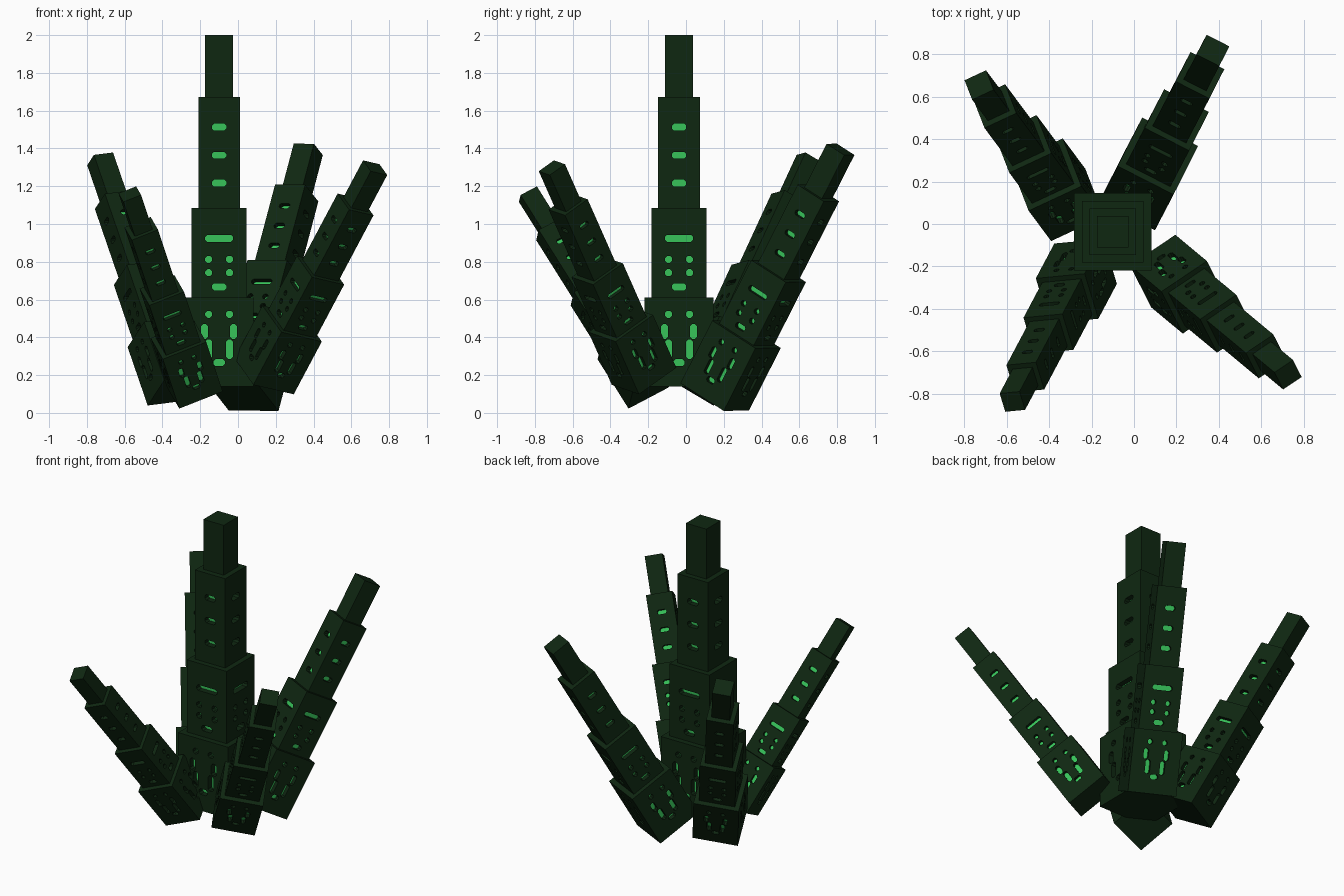
import bpy, bmesh, math
from mathutils import Matrix, Vector

if "Cube" in bpy.data.objects:
    bpy.data.objects.remove(bpy.data.objects["Cube"])

def material(name, rgb):
    m = bpy.data.materials.new(name)
    m.diffuse_color = (*rgb, 1)
    m.use_nodes = True
    m.node_tree.nodes["Principled BSDF"].inputs["Base Color"].default_value = m.diffuse_color
    return m

MATS = [material("dark green stone", (0.0048, 0.0205, 0.0058)),
        material("glowing green window", (0.038, 0.546, 0.102))]

def make_object(name, bm):
    bmesh.ops.recalc_face_normals(bm, faces=bm.faces)
    me = bpy.data.meshes.new(name)
    bm.to_mesh(me)
    bm.free()
    for m in MATS:
        me.materials.append(m)
    ob = bpy.data.objects.new(name, me)
    bpy.context.collection.objects.link(ob)
    return ob

BOTTOM, TOP, DEPTH = 0.14, 2.0, 0.037
# tiers: half width, z from, z to
TIERS = [(0.182, BOTTOM, 0.61), (0.145, 0.61, 1.085),
         (0.110, 1.085, 1.672), (0.074, 1.672, TOP)]

# windows: sideways offset, centre z, width, height, tier (offsets mirrored)
D = 0.037
WINDOWS = [(0, 0.266, 0.06, D, 0), (0.055, 0.337, D, 0.102, 0),
           (0.077, 0.431, D, 0.078, 0), (0.055, 0.522, D, D, 0),
           (0, 0.667, 0.076, D, 1), (0.055, 0.742, D, D, 1),
           (0.055, 0.813, D, D, 1), (0, 0.924, 0.148, D, 1),
           (0, 1.216, 0.076, D, 2), (0, 1.364, 0.076, D, 2),
           (0, 1.513, 0.076, D, 2)]

# stepped tower body, one closed shell
bm = bmesh.new()
rings = []
for h, z0, z1 in TIERS:
    for z in (z0, z1):
        rings.append([bm.verts.new((x * h, y * h, z - BOTTOM))
                      for x, y in ((-1, -1), (1, -1), (1, 1), (-1, 1))])
for a, b in zip(rings, rings[1:]):
    for i in range(4):
        j = (i + 1) % 4
        bm.faces.new((a[i], a[j], b[j], b[i]))
bm.faces.new(rings[0][::-1])
bm.faces.new(rings[-1])
body = make_object("tower_body", bm)

# window cutters with chamfered corners; the inner cap is green
bm = bmesh.new()
def cutter(x, z, w, h, half, rot):
    w, h, c = w / 2, h / 2, 0.011
    pts = [(w, h - c), (w - c, h), (c - w, h), (-w, h - c),
           (-w, c - h), (c - w, -h), (w - c, -h), (w, c - h)]
    outer, inner = [[bm.verts.new(rot @ Vector((x + px, y, z - BOTTOM + pz)))
                     for px, pz in pts] for y in (-half - 0.012, DEPTH - half)]
    bm.faces.new(outer)
    bm.faces.new(inner[::-1]).material_index = 1
    for i in range(8):
        j = (i + 1) % 8
        bm.faces.new((outer[i], inner[i], inner[j], outer[j]))

for side in range(4):
    rot = Matrix.Rotation(side * math.pi / 2, 3, 'Z')
    for x, z, w, h, tier in WINDOWS:
        for sx in ((x, -x) if x else (0,)):
            cutter(sx, z, w, h, TIERS[tier][0], rot)
cut = make_object("window_cutter", bm)
cut.hide_render = True

mod = body.modifiers.new("windows", 'BOOLEAN')
mod.operation, mod.solver, mod.object = 'DIFFERENCE', 'EXACT', cut
bpy.context.view_layer.update()
dg = bpy.context.evaluated_depsgraph_get()
tower = bpy.data.meshes.new_from_object(body.evaluated_get(dg))
tower.name = "tower"
bpy.data.objects.remove(body)
bpy.data.objects.remove(cut)

# each tower: base centre, tip centre, heading of its sideways axis in plan
def place(name, base, tip, heading):
    base, tip = Vector(base), Vector(tip)
    up = tip - base
    s = up.length / (TOP - BOTTOM)
    up.normalize()
    a = math.radians(heading)
    vx, vy = math.cos(a), math.sin(a)
    side = Vector((vx, vy, -(vx * up.x + vy * up.y) / up.z)).normalized()
    rot = Matrix((side, up.cross(side), up)).transposed().to_4x4()
    ob = bpy.data.objects.new(name, tower)
    bpy.context.collection.objects.link(ob)
    ob.matrix_world = Matrix.Translation(base) @ rot @ Matrix.Scale(s, 4)

place("central_tower", (-0.10, -0.037, BOTTOM), (-0.10, -0.037, TOP), 0)
place("back_right_tower", (0.025, 0.152, 0.085), (0.372, 0.818, 1.395), -27)
place("back_left_tower", (-0.31, 0.09, 0.122), (-0.73, 0.655, 1.345), 25)
place("front_left_tower", (-0.228, -0.187, 0.124), (-0.573, -0.837, 1.158), 5.5)
place("front_right_tower", (0.138, -0.222, 0.194), (0.726, -0.71, 1.298), 34)
